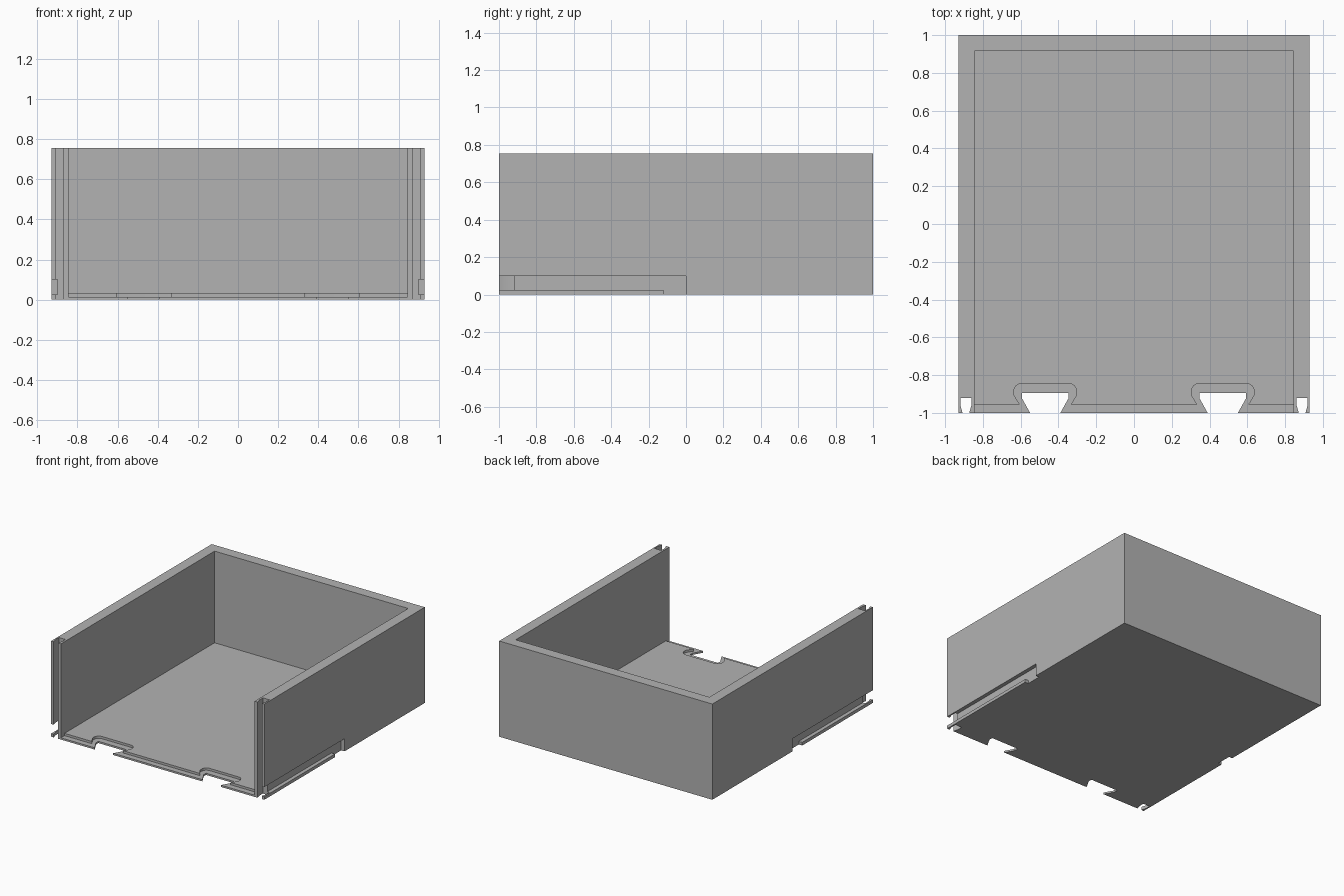
import bpy
import bmesh
import math

cube = bpy.data.objects.get("Cube")
if cube:
    bpy.data.objects.remove(cube, do_unlink=True)

W, D, H = 0.93, 1.0, 0.755      # half width, half depth, height
WALL = 0.085
FLOOR, LIP = 0.032, 0.014       # floor top and front lip top

grey = bpy.data.materials.new("mid_grey")
grey.use_nodes = True
grey.diffuse_color = (0.45, 0.45, 0.45, 1)
grey.node_tree.nodes["Principled BSDF"].inputs["Base Color"].default_value = (0.45, 0.45, 0.45, 1)


def prism(name, outline, z0, z1):
    """Extrude a flat outline upward between two heights."""
    bm = bmesh.new()
    base = bm.faces.new([bm.verts.new((x, y, z0)) for x, y in outline])
    top = bmesh.ops.extrude_face_region(bm, geom=[base])["geom"]
    verts = [g for g in top if isinstance(g, bmesh.types.BMVert)]
    bmesh.ops.translate(bm, verts=verts, vec=(0, 0, z1 - z0))
    bmesh.ops.recalc_face_normals(bm, faces=bm.faces)
    mesh = bpy.data.meshes.new(name)
    bm.to_mesh(mesh)
    bm.free()
    mesh.materials.append(grey)
    obj = bpy.data.objects.new(name, mesh)
    bpy.context.collection.objects.link(obj)
    return obj


def box(name, x0, x1, y0, y1, z0, z1):
    return prism(name, [(x0, y0), (x1, y0), (x1, y1), (x0, y1)], z0, z1)


def socket(cx, half):
    """Symmetric outline from its right half, listed front to back."""
    return [(cx + x, y) for x, y in half] + [(cx - x, y) for x, y in reversed(half)]


def arc(cx, cy, r, a0, a1, steps=6):
    angles = [math.radians(a0 + (a1 - a0) * i / steps) for i in range(steps + 1)]
    return [(cx + r * math.cos(a), cy + r * math.sin(a)) for a in angles]


# Solid tray block
tray = box("tray", -W, W, -D, D, 0, H)

# Hollow interior, open at the front
cutters = [
    box("interior_cutter", WALL - W, W - WALL, -1.1, D - WALL, FLOOR, 1),
    box("front_lip_cutter", WALL - W, W - WALL, -1.1, -0.955, LIP, 0.5),
]

dovetail = [(0.07, -1.1), (0.08, -1), (0.122, -0.925), (0.122, -0.895)]
lip_edge = [(0.135, -1.1), (0.135, -0.955)] + [(0.142, -0.945), (0.166, -0.905)]
lip_edge += arc(0.126, -0.885, 0.04, 0, 90)
groove = [(0.018, -1.1), (0.018, -1), (0.029, -0.96), (0.029, -0.92)]

for side, s in (("left", 1), ("right", -1)):
    # Floor dovetail with the thin lip around it
    cutters.append(prism(side + "_lip_step_cutter", socket(s * 0.47, lip_edge), LIP, 0.4))
    cutters.append(prism(side + "_dovetail_cutter", socket(s * 0.47, dovetail), -0.1, 0.3))
    # Full height groove in the front end of the wall
    cutters.append(prism(side + "_groove_cutter", socket(s * 0.89, groove), -0.1, 1))
    # Side channel and the opening at its rear end
    x0, x1 = sorted((s * (W - 0.03), s * 1.1))
    cutters.append(box(side + "_channel_cutter", x0, x1, -1.1, 0, 0.025, 0.1))
    cutters.append(box(side + "_entry_cutter", x0, x1, -0.12, 0, -0.1, 0.06))

# Cut the block
bpy.context.view_layer.objects.active = tray
for cutter in cutters:
    cutter.hide_render = True
    mod = tray.modifiers.new(cutter.name, "BOOLEAN")
    mod.operation = "DIFFERENCE"
    mod.solver = "EXACT"
    mod.object = cutter
    bpy.ops.object.modifier_apply(modifier=mod.name)
    bpy.data.objects.remove(cutter, do_unlink=True)

# Smooth only the rounded lip corners
bpy.ops.object.select_all(action="DESELECT")
tray.select_set(True)
bpy.ops.object.shade_smooth_by_angle(angle=math.radians(25))
